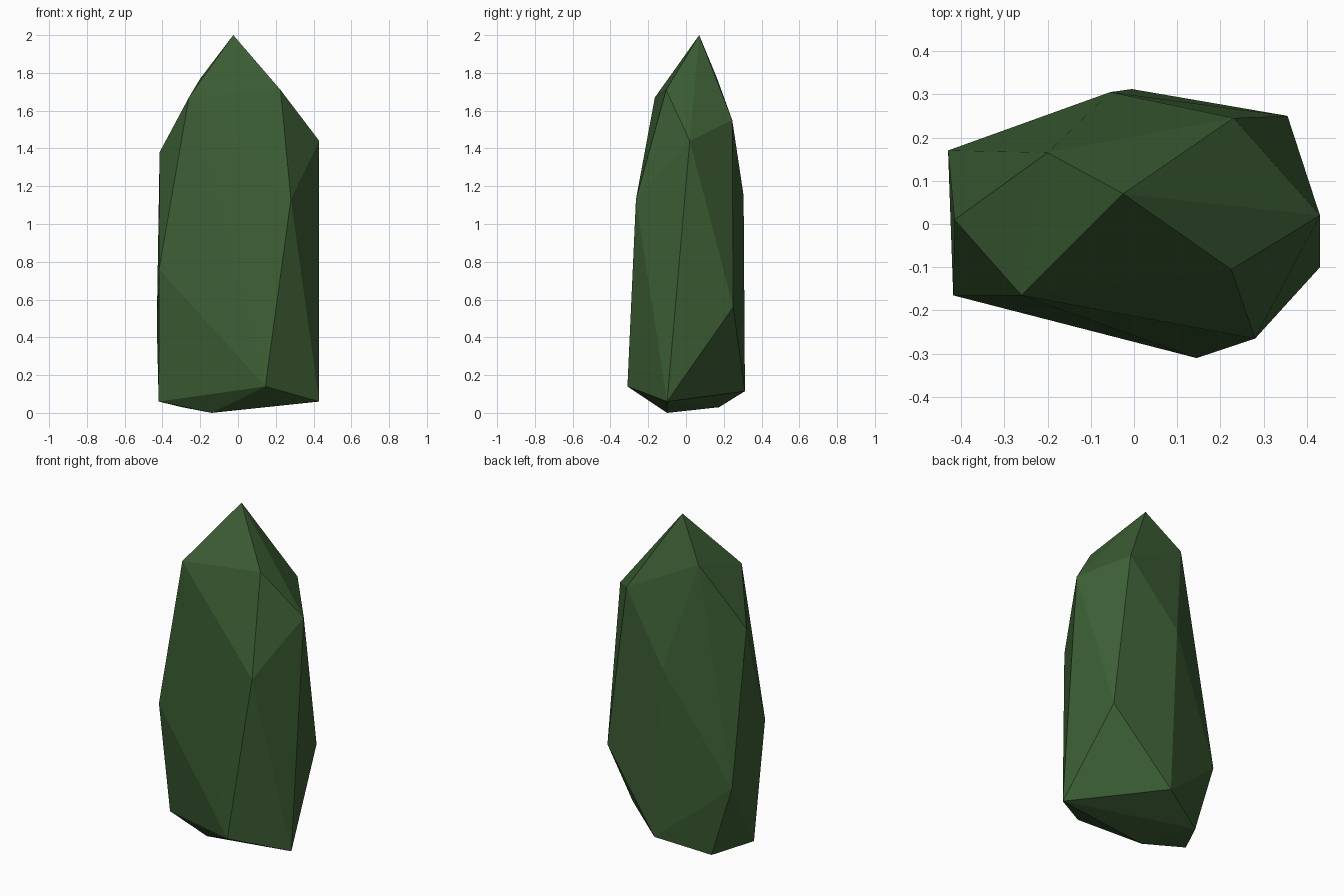
import bpy
import bmesh

cube = bpy.data.objects.get("Cube")
if cube:
    bpy.data.objects.remove(cube, do_unlink=True)

# One flat green for the whole stone
green = bpy.data.materials.new("dark_green_stone")
green.use_nodes = True
color = (0.045, 0.11, 0.034, 1)
green.diffuse_color = color
green.node_tree.nodes["Principled BSDF"].inputs["Base Color"].default_value = color

# Corners of the faceted stone, grouped by level
tip = [(-0.025, 0.07, 2)]
shoulders = [(0.225, -0.105, 1.71), (-0.26, -0.165, 1.67),
             (-0.2, 0.165, 1.77), (0.23, 0.245, 1.55)]
upper_sides = [(0.43, 0.02, 1.44), (-0.415, 0.01, 1.38),
               (0.28, -0.265, 1.13), (-0.055, 0.305, 1.15)]
lower_sides = [(-0.418, -0.165, 0.76), (0.355, 0.25, 0.56), (-0.43, 0.17, 0.47)]
base = [(0.145, -0.31, 0.14), (0.43, -0.1, 0.06), (-0.14, -0.1, 0),
        (-0.42, -0.055, 0.06), (-0.295, 0.175, 0.03), (-0.005, 0.312, 0.115)]

# Stretch flat facets between the corners
bm = bmesh.new()
for corner in tip + shoulders + upper_sides + lower_sides + base:
    bm.verts.new(corner)
bmesh.ops.convex_hull(bm, input=bm.verts)
bmesh.ops.recalc_face_normals(bm, faces=bm.faces)

mesh = bpy.data.meshes.new("faceted_stone")
bm.to_mesh(mesh)
bm.free()
mesh.materials.append(green)
stone = bpy.data.objects.new("faceted_stone", mesh)
bpy.context.collection.objects.link(stone)
